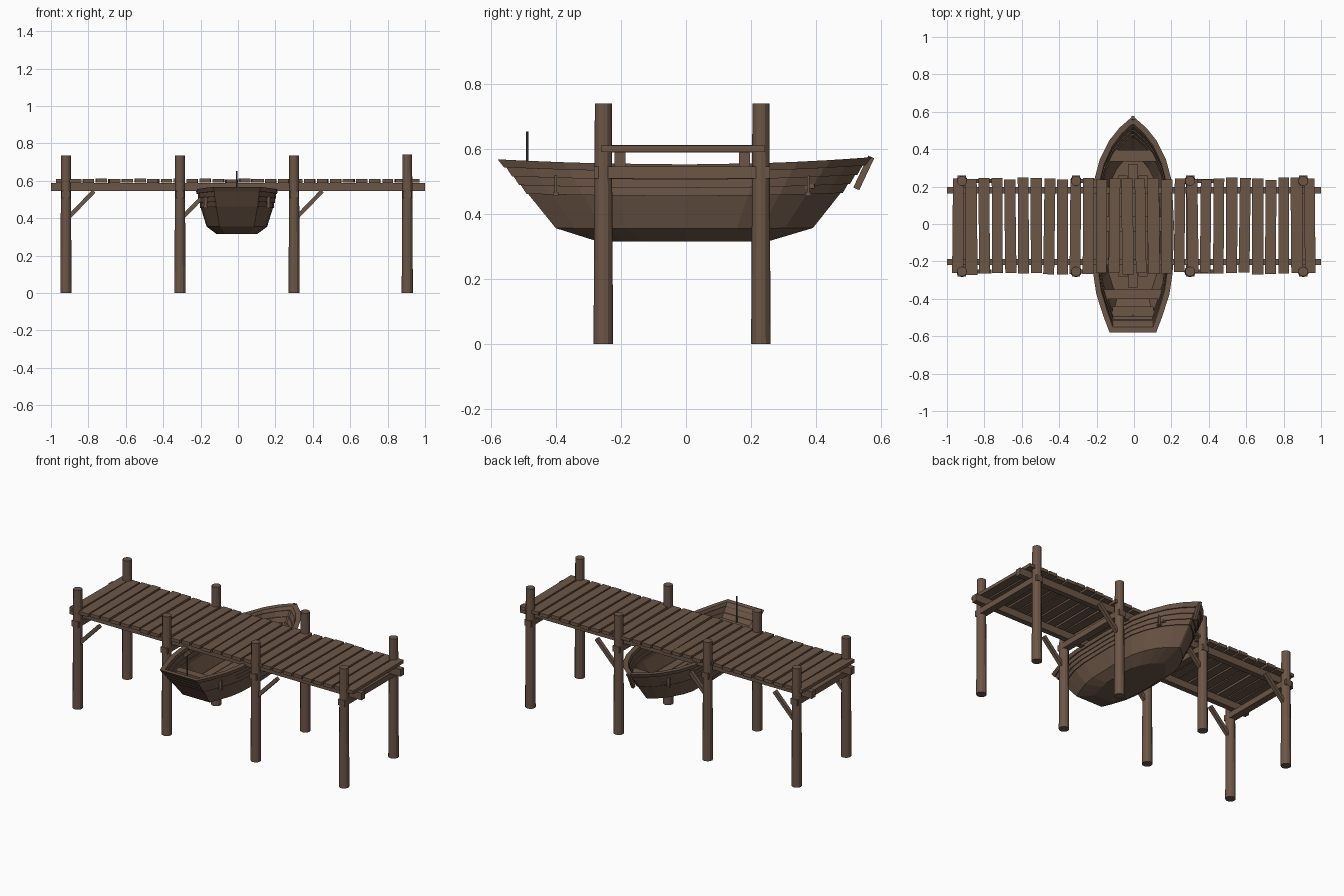
import bpy, bmesh, math, random
from mathutils import Matrix, Vector

random.seed(4)
if "Cube" in bpy.data.objects:
    bpy.data.objects.remove(bpy.data.objects["Cube"])


def material(name, rgb):
    m = bpy.data.materials.new(name)
    m.use_nodes = True
    m.diffuse_color = (*rgb, 1)
    bsdf = next(n for n in m.node_tree.nodes if n.type == 'BSDF_PRINCIPLED')
    bsdf.inputs["Base Color"].default_value = (*rgb, 1)
    bsdf.inputs["Roughness"].default_value = 0.9
    return m


wood = material("weathered_brown_wood", (0.15, 0.093, 0.062))
iron = material("dark_iron", (0.075, 0.07, 0.07))


def finish(bm, name, mat):
    bmesh.ops.recalc_face_normals(bm, faces=bm.faces)
    mesh = bpy.data.meshes.new(name)
    bm.to_mesh(mesh)
    bm.free()
    mesh.materials.append(mat)
    ob = bpy.data.objects.new(name, mesh)
    bpy.context.collection.objects.link(ob)
    return ob


def box(name, center, size, rot=None, mat=wood):
    bm = bmesh.new()
    bmesh.ops.create_cube(bm, size=1, matrix=Matrix.Diagonal((*size, 1)))
    turn = rot if rot else Matrix.Identity(4)
    bm.transform(Matrix.Translation(center) @ turn)
    return finish(bm, name, mat)


def post(name, x, y, z0, z1, r0, r1, sides, mat=wood):
    bm = bmesh.new()
    bmesh.ops.create_cone(bm, cap_ends=True, segments=sides, radius1=r0, radius2=r1,
                          depth=z1 - z0)
    bm.transform(Matrix.Translation((x, y, (z0 + z1) / 2)))
    return finish(bm, name, mat)


# Pier frame: posts, cross beams, braces
POST_X = (-0.92, -0.31, 0.3, 0.905)
ROWS = (("front", -0.254), ("back", 0.23))
for i, x in enumerate(POST_X):
    for row, y in ROWS:
        post(f"{row}_post_{i}", x, y, 0, random.uniform(0.734, 0.74), 0.03, 0.026, 12)
        if i < 3:
            a, b = Vector((x + 0.01, y, 0.4)), Vector((x + 0.15, y, 0.545))
            lean = -math.atan2(b.z - a.z, b.x - a.x)
            box(f"{row}_brace_{i}", (a + b) / 2, ((b - a).length, 0.022, 0.022),
                Matrix.Rotation(lean, 4, 'Y'))
    box(f"cross_beam_{i}", (x, -0.012, 0.527), (0.045, 0.54, 0.036))

# Long stringers under the deck
for row, y in (("front", -0.203), ("back", 0.18)):
    box(f"{row}_stringer", (0, y, 0.567), (2, 0.034, 0.044))

# Deck planks with slight irregularity
COUNT = 28
for i in range(COUNT):
    x = -0.94 + 1.88 * i / (COUNT - 1)
    box(f"deck_plank_{i}",
        (x, -0.012 + random.uniform(-0.005, 0.005), 0.6 + random.uniform(-0.002, 0.002)),
        (random.uniform(0.056, 0.064), random.uniform(0.5, 0.515), 0.02),
        Matrix.Rotation(random.uniform(-0.015, 0.015), 4, 'Z'))

# Boat hull, lofted from level outlines
BOAT_X = -0.006
LEVELS = [  # z, half width, stern y, bow y
    (0.315, 0.108, -0.27, 0.25), (0.355, 0.162, -0.4, 0.39),
    (0.455, 0.193, -0.485, 0.475), (0.55, 0.212, -0.57, 0.56)]
STERN = [(1, 0.57), (0.85, 0.72), (0.65, 0.89), (0.45, 0.97)]
BOW = [(0, 1), (0.4, 0.95), (0.6, 0.81), (0.78, 0.58), (0.9, 0.33), (1, 0.03)]


def level(z):
    for a, b in zip(LEVELS, LEVELS[1:]):
        if z <= b[0] or b is LEVELS[-1]:
            t = (z - a[0]) / (b[0] - a[0])
            return [p + (q - p) * t for p, q in zip(a, b)][1:]


def sheer(y, z):
    lift = 0.022 if y > 0 else 0.015
    return lift * (y / 0.57) ** 2 * (z - 0.315) / 0.235


def outline(z, grow):
    hw, ys, yb = level(z)
    hw, ys, yb = hw + grow, ys - grow, yb + grow * 1.3
    half = [(w * hw, f * ys) for f, w in STERN] + [(w * hw, f * yb) for f, w in BOW]
    ring = half + [(-x, y) for x, y in reversed(half)]
    return [(x + BOAT_X, y, z + sheer(y, z)) for x, y in ring]


strakes = []
EDGES = (0.455, 0.48, 0.505, 0.53)
for lo, hi in zip(EDGES, EDGES[1:]):
    strakes += [(lo, 0.005), (hi, 0.0)]
rim = [(0.53, 0.007), (0.552, 0.007)]
outer = [(0.315, 0), (0.355, 0), (0.455, 0)] + strakes + rim
inner = [(0.552, -0.022), (0.535, -0.022)]
inner += [(z, g - 0.018) for z, g in reversed(strakes)] + [(0.368, -0.018)]

bm = bmesh.new()
rings = [[bm.verts.new(p) for p in outline(z, g)] for z, g in outer + inner]
for lower, upper in zip(rings, rings[1:]):
    n = len(lower)
    for k in range(n):
        m = (k + 1) % n
        bm.faces.new((lower[k], lower[m], upper[m], upper[k]))
bm.faces.new(rings[0])
bm.faces.new(rings[-1])
finish(bm, "boat_hull", wood)

# Floor boards and seats
for i in range(5):
    off = i - 2
    box(f"floor_board_{i}", (BOAT_X + off * 0.054, -0.01, 0.373),
        (0.05, 0.66 - 0.12 * abs(off), 0.01))
for name, y, depth, width in (("bow_seat", 0.365, 0.06, 0.25), ("middle_seat", 0, 0.08, 0.36),
                              ("aft_seat", -0.375, 0.05, 0.3), ("stern_seat", -0.465, 0.05, 0.22)):
    box(name, (BOAT_X, y, 0.485), (width, depth, 0.014))

# Stem board at the bow, rod at the stern
box("stem_board", (BOAT_X, 0.546, 0.526), (0.016, 0.02, 0.108),
    Matrix.Rotation(-0.44, 4, 'X'))
post("stern_rod", BOAT_X, -0.488, 0.48, 0.653, 0.004, 0.004, 8, iron)

# Side fittings
for side, s in (("right", -1), ("left", 1)):
    for end, y, reach in (("fore", 0.375, 0.138), ("aft", -0.4, 0.168)):
        x = BOAT_X + s * reach
        box(f"{side}_{end}_fitting", (x, y, 0.487), (0.016, 0.008, 0.064))
        box(f"{side}_{end}_fitting_foot", (x, y, 0.46), (0.02, 0.018, 0.01))
